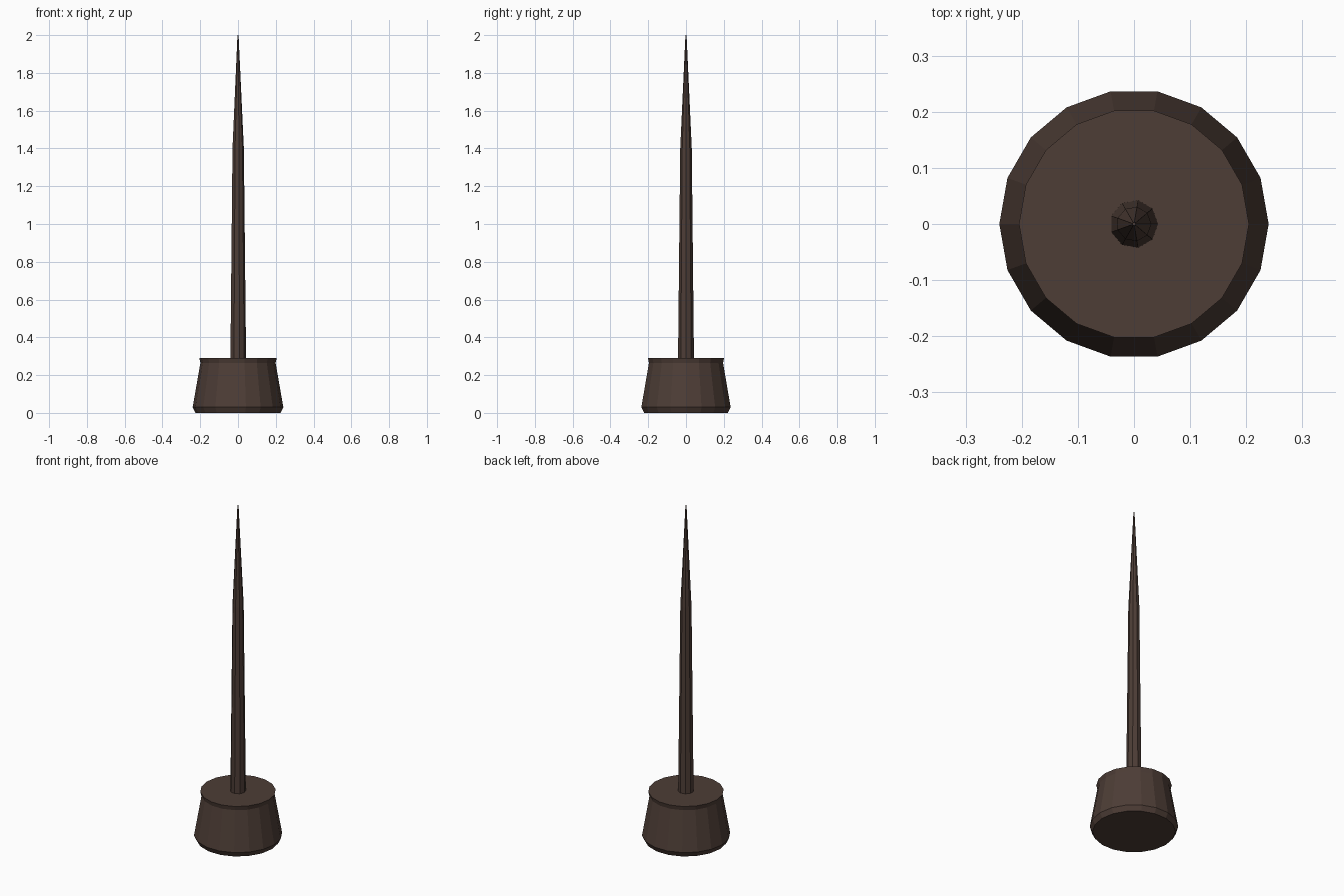
import bpy, bmesh, math

cube = bpy.data.objects.get("Cube")
if cube:
    bpy.data.objects.remove(cube, do_unlink=True)

brown = bpy.data.materials.new("dark_brown")
brown.use_nodes = True
colour = (0.075, 0.047, 0.037, 1)
brown.diffuse_color = colour
brown.node_tree.nodes["Principled BSDF"].inputs["Base Color"].default_value = colour


def lathe(name, profile, sides):
    """Closed flat-shaded solid from (radius, height) pairs, bottom to top."""
    bm = bmesh.new()
    rings = []
    for r, z in profile:
        rings.append([bm.verts.new((r * math.cos(math.tau * i / sides),
                                    r * math.sin(math.tau * i / sides), z))
                      for i in range(sides)])
    for low, high in zip(rings, rings[1:]):
        for i in range(sides):
            j = (i + 1) % sides
            bm.faces.new((low[i], low[j], high[j], high[i]))
    bm.faces.new(rings[0][::-1])
    bm.faces.new(rings[-1])
    mesh = bpy.data.meshes.new(name)
    bm.to_mesh(mesh)
    bm.free()
    mesh.materials.append(brown)
    obj = bpy.data.objects.new(name, mesh)
    bpy.context.collection.objects.link(obj)
    return obj


# Tapered pot with a bevelled foot and a slightly flared rim
lathe("base", [(0.225, 0), (0.24, 0.03), (0.199, 0.265), (0.205, 0.29)], 18)

# Slender nine-sided spike that narrows sharply in its upper third
lathe("spike", [(0.043, 0.27), (0.031, 1.4), (0.003, 2.0)], 9)
